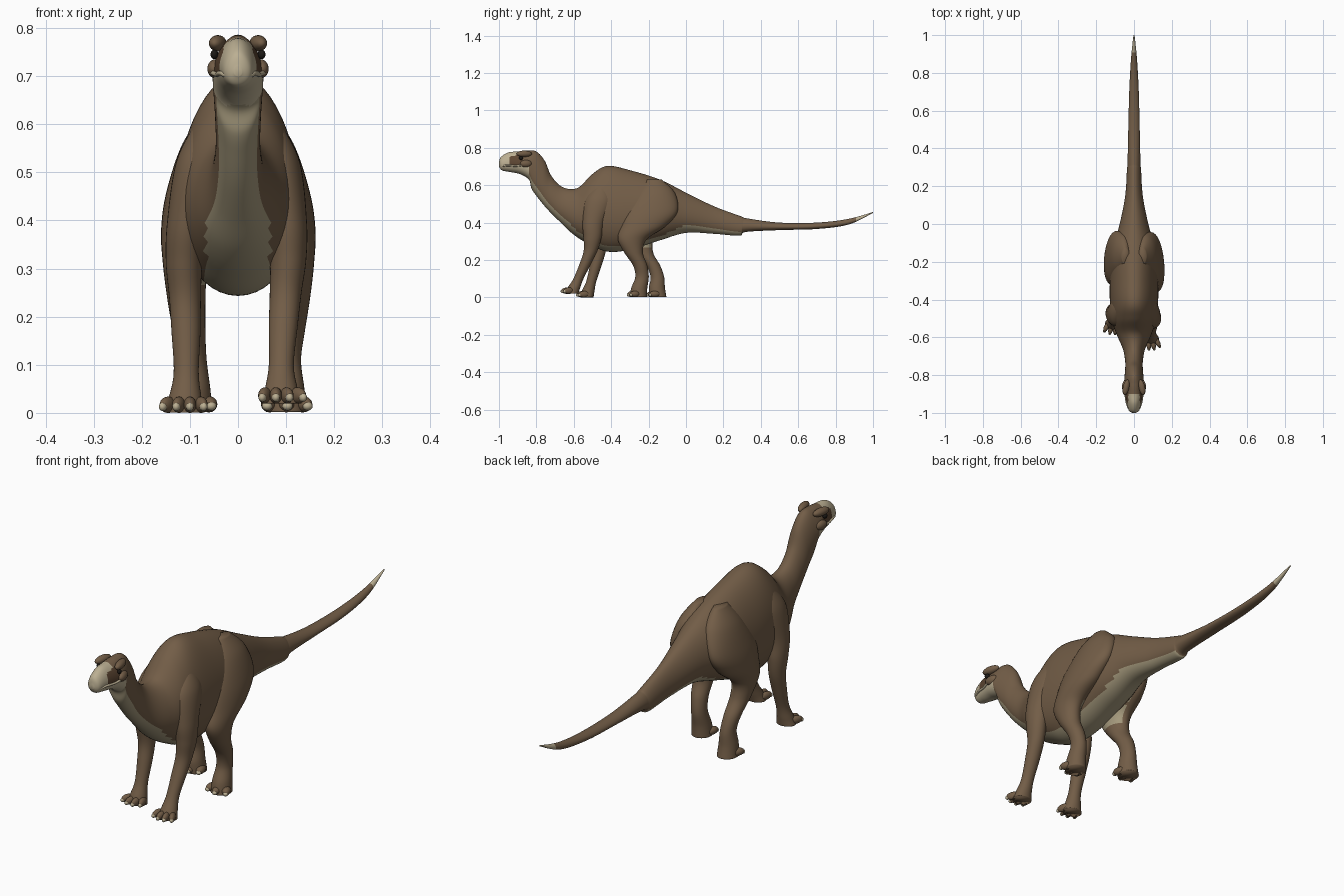
import bpy, bmesh, math
from mathutils import Matrix, Vector

cube = bpy.data.objects.get("Cube")
if cube:
    bpy.data.objects.remove(cube)


def material(name, color):
    m = bpy.data.materials.new(name)
    m.use_nodes = True
    m.diffuse_color = (*color, 1)
    m.node_tree.nodes["Principled BSDF"].inputs["Base Color"].default_value = (*color, 1)
    return m


MATS = [material("hide brown", (.17, .11, .063)),
        material("belly cream", (.37, .315, .2)),
        material("beak cream", (.5, .43, .29)),
        material("face dark brown", (.11, .062, .033)),
        material("eye black", (.012, .01, .008))]
HIDE, BELLY, BEAK, FACE, EYE = range(len(MATS))


def finish(name, bm):
    bmesh.ops.recalc_face_normals(bm, faces=bm.faces)
    for f in bm.faces:
        f.smooth = True
    me = bpy.data.meshes.new(name)
    bm.to_mesh(me)
    bm.free()
    for m in MATS:
        me.materials.append(m)
    ob = bpy.data.objects.new(name, me)
    bpy.context.collection.objects.link(ob)
    return ob


def smooth_path(stations, steps):
    """Catmull-Rom interpolation of station tuples."""
    out = []
    last = len(stations) - 1
    for i in range(last):
        p = [stations[min(max(i + k, 0), last)] for k in (-1, 0, 1, 2)]
        for s in range(steps):
            t = s / steps
            out.append([b + t / 2 * (c - a + t * (2 * a - 5 * b + 4 * c - d + t * (3 * (b - c) + d - a)))
                        for a, b, c, d in zip(*p)])
    return out + [list(stations[-1])]


def loft(name, stations, point, rule, steps=8, segs=48):
    """Skin rings made by point(station, angle); colour faces by rule."""
    bm = bmesh.new()
    rings = [[bm.verts.new(point(s, math.tau * j / segs)) for j in range(segs)]
             for s in smooth_path(stations, steps)]
    columns = {}
    for r, q in zip(rings, rings[1:]):
        for j in range(segs):
            k = (j + 1) % segs
            columns[bm.faces.new((r[j], r[k], q[k], q[j]))] = math.tau * (j + .5) / segs
    for r in (rings[0], rings[-1]):
        bm.faces.new(r)
    bmesh.ops.recalc_face_normals(bm, faces=bm.faces)
    for f in bm.faces:
        f.material_index = rule(f.calc_center_median(), f.normal, columns.get(f, math.pi))
    return finish(name, bm)


# Head, neck, trunk and tail: top y, top z, bottom y, bottom z, half width
BODY = [
    (-1, .72, -1, .70, .008), (-.99, .75, -.985, .68, .027), (-.95, .775, -.95, .672, .037),
    (-.9, .78, -.89, .66, .047), (-.85, .785, -.84, .63, .052), (-.8, .78, -.825, .58, .05),
    (-.755, .73, -.79, .53, .047), (-.72, .65, -.74, .47, .046), (-.66, .59, -.67, .4, .057),
    (-.58, .585, -.6, .335, .088), (-.5, .66, -.52, .285, .116), (-.42, .703, -.42, .245, .126),
    (-.3, .68, -.3, .255, .126), (-.14, .63, -.14, .305, .112), (0, .56, 0, .345, .075),
    (.15, .487, .15, .34, .046), (.29, .435, .285, .33, .037), (.33, .422, .32, .35, .034),
    (.5, .4, .5, .36, .03), (.7, .4, .7, .366, .025), (.87, .42, .87, .39, .016),
    (1, .457, 1, .452, .003)]


def body_point(s, a):
    yt, zt, yb, zb, w = s
    v = -math.cos(a)
    h = (1 + v) / 2
    return w * math.sin(a) * (1 - .15 * v), yb + (yt - yb) * h, zb + (zt - zb) * h


def body_color(c, n, a):
    low = (1 - math.cos(a)) / 2
    if c.y < -.84 and c.z > .64:
        if c.y < -.945 or c.z < .705 or (c.y < -.9 and abs(c.x) < .03):
            return BEAK
        return FACE if c.y < -.87 and abs(c.x) > .03 else HIDE
    if c.y > .91:
        return BEAK
    if c.y < .3 and low < .2 and abs(c.x) < .066:
        return BELLY
    return HIDE


loft("body", BODY, body_point, body_color)

# Legs: z, x, y, half width, half depth
HIND = [(.63, .045, -.17, .02, .04), (.56, .06, -.165, .055, .105), (.46, .093, -.185, .056, .14),
        (.38, .106, -.23, .055, .12), (.31, .112, -.287, .046, .077), (.24, .11, -.28, .04, .05),
        (.17, .105, -.245, .034, .038), (.11, .1, -.235, .031, .036), (.05, .1, -.25, .038, .043),
        (.002, .1, -.255, .042, .046)]
FORE = [(.6, .07, -.45, .02, .03), (.52, .083, -.465, .046, .075), (.4, .1, -.495, .043, .058),
        (.32, .104, -.5, .038, .048), (.25, .099, -.51, .033, .037), (.18, .094, -.538, .03, .031),
        (.1, .09, -.575, .026, .027), (.05, .09, -.6, .034, .034), (.02, .09, -.61, .042, .034)]


def leg_point(s, a):
    z, x, y, rx, ry = s
    return x + rx * math.cos(a), y + ry * math.sin(a), z


def ball(bm, place, size, mat, turn=0):
    m = Matrix.Translation(place) @ Matrix.Rotation(turn, 4, 'Z') @ Matrix.Diagonal((*size, 1))
    made = bmesh.ops.create_uvsphere(bm, u_segments=20, v_segments=12, radius=1, matrix=m)
    for f in {f for v in made["verts"] for f in v.link_faces}:
        f.material_index = mat


def leg(name, stations, side, shift, drop, out, toes, inner):
    """One leg; shift moves the foot back, drop lowers it, out spreads it."""
    posed = []
    for z, x, y, rx, ry in stations:
        k = max(0, 1 - z / .5)
        posed.append((z - drop * k, side * (x + out * k), y + shift * k, rx, ry))

    def color(c, n, a):
        return BELLY if inner and n.x * side < -.5 and .27 < c.z < .42 else HIDE

    loft(name, posed, leg_point, color, segs=32)
    # Splayed toes with pale nails
    z, x, y, rx, ry = posed[-1]
    bm = bmesh.new()
    for i in range(toes):
        u = 2 * i / (toes - 1) - 1
        turn = .35 * u + side * .12
        aim = Vector((math.sin(turn), -math.cos(turn), 0))
        base = Vector((x + u * .034, y - .028 + .012 * u * u, z + .016))
        ball(bm, base, (.052 / toes, .03, .017), HIDE, turn)
        ball(bm, base + aim * .024 - Vector((0, 0, .004)), (.032 / toes, .01, .009), BEAK, turn)
    finish(name + "_toes", bm)


leg("left_hind_leg", HIND, 1, 0, 0, 0, 3, True)
leg("right_hind_leg", HIND, -1, .105, 0, -.005, 3, True)
leg("left_fore_leg", FORE, 1, 0, 0, 0, 4, False)
leg("right_fore_leg", FORE, -1, .085, .02, .022, 4, False)

# Brow ridges, cheeks and eyes
for name, place, size, mat in [
        ("brow", (.042, -.865, .768), (.017, .042, .017), HIDE),
        ("cheek", (.046, -.855, .715), (.017, .032, .02), HIDE),
        ("eye", (.049, -.882, .745), (.008, .011, .01), EYE)]:
    for side, label in ((1, "left_"), (-1, "right_")):
        bm = bmesh.new()
        ball(bm, (place[0] * side, *place[1:]), size, mat, side * .2)
        finish(label + name, bm)

# Upper lip following the mouth line
lip = bpy.data.curves.new("upper_lip", 'CURVE')
lip.dimensions = '3D'
lip.bevel_depth = .005
lip.materials.append(MATS[BEAK])
half = [(.054, -.87, .708), (.045, -.91, .703), (.036, -.955, .706), (.022, -.982, .702)]
path = half + [(0, -.99, .705)] + [(-x, y, z) for x, y, z in reversed(half)]
spline = lip.splines.new('BEZIER')
spline.bezier_points.add(len(path) - 1)
for bp, co in zip(spline.bezier_points, path):
    bp.co = co
    bp.handle_left_type = bp.handle_right_type = 'AUTO'
bpy.context.collection.objects.link(bpy.data.objects.new("upper_lip", lip))
